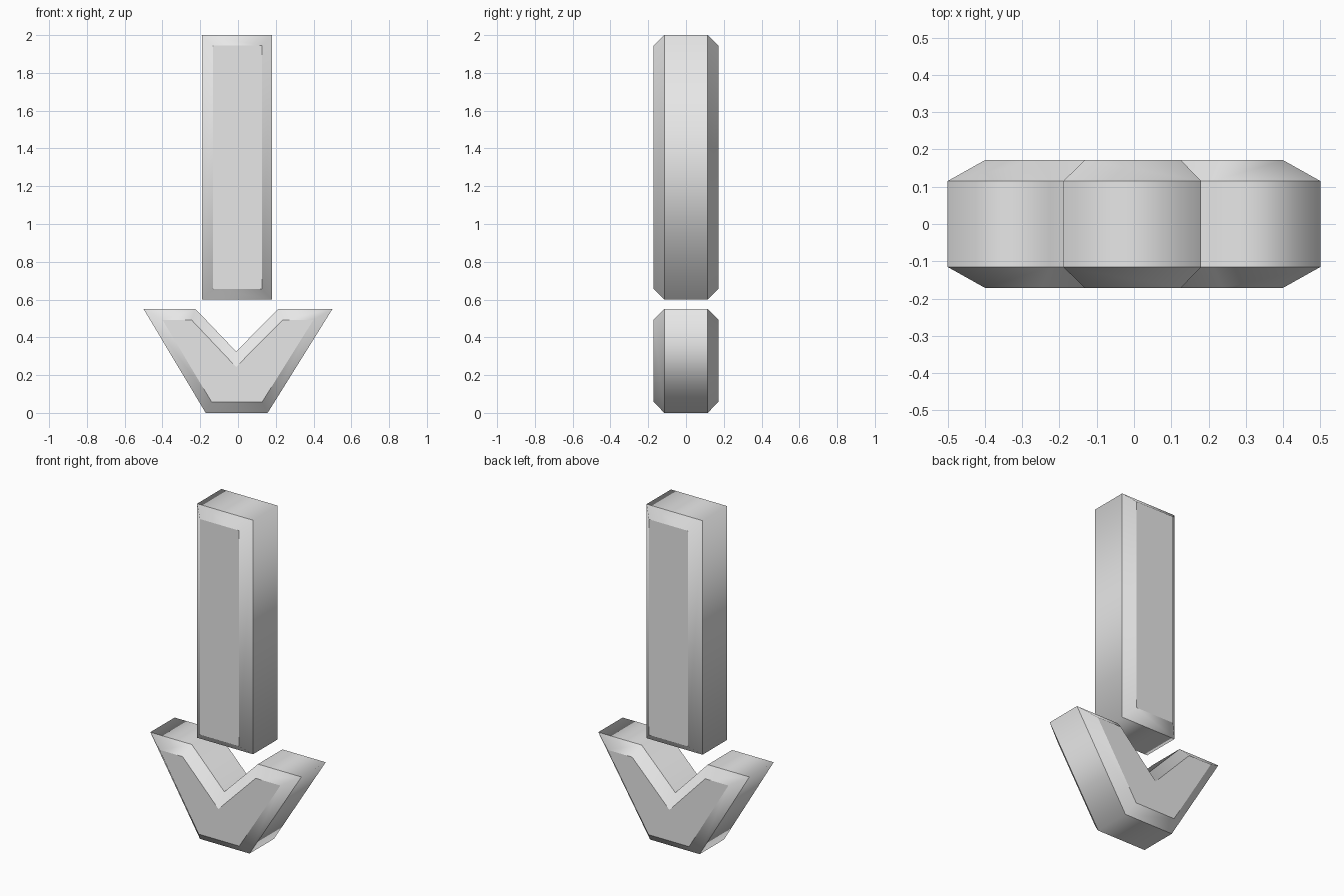
import bpy
import bmesh

cube = bpy.data.objects.get("Cube")
if cube:
    bpy.data.objects.remove(cube, do_unlink=True)

# Single neutral grey
GREY = (0.8, 0.8, 0.8, 1.0)
grey = bpy.data.materials.new("light_grey")
grey.use_nodes = True
grey.diffuse_color = GREY
grey.node_tree.nodes["Principled BSDF"].inputs["Base Color"].default_value = GREY

WALL_Y, FACE_Y = 0.115, 0.171


def bevelled_plate(name, outer, inner):
    """Straight-walled plate whose front and back chamfer in to a smaller outline."""
    bm = bmesh.new()
    layers = [(inner, -FACE_Y), (outer, -WALL_Y), (outer, WALL_Y), (inner, FACE_Y)]
    rings = [[bm.verts.new((x, y, z)) for x, z in outline] for outline, y in layers]
    count = len(outer)
    for near, far in zip(rings, rings[1:]):
        for i in range(count):
            j = (i + 1) % count
            bm.faces.new((near[i], near[j], far[j], far[i])).smooth = True
    bm.faces.new(rings[0])
    bm.faces.new(rings[-1])
    bmesh.ops.recalc_face_normals(bm, faces=bm.faces)
    # Shading flows around the rim but breaks at every chamfer line
    for edge in bm.edges:
        a, b = edge.verts
        edge.smooth = abs(a.co.y - b.co.y) > 0.001
    mesh = bpy.data.meshes.new(name)
    bm.to_mesh(mesh)
    bm.free()
    mesh.materials.append(grey)
    obj = bpy.data.objects.new(name, mesh)
    bpy.context.collection.objects.link(obj)
    return obj


def rectangle(left, right, bottom, top):
    return [(left, bottom), (right, bottom), (right, top), (left, top)]


# Upright bar
bevelled_plate("arrow_shaft",
               rectangle(-0.19, 0.18, 0.6, 2.0),
               rectangle(-0.132, 0.126, 0.655, 1.945))

# Downward notched head
bevelled_plate("arrow_head",
               [(-0.5, 0.55), (-0.225, 0.55), (-0.01, 0.325), (0.213, 0.55),
                (0.5, 0.55), (0.157, 0), (-0.171, 0)],
               [(-0.4, 0.493), (-0.247, 0.493), (-0.01, 0.243), (0.237, 0.493),
                (0.4, 0.493), (0.128, 0.058), (-0.14, 0.058)])
